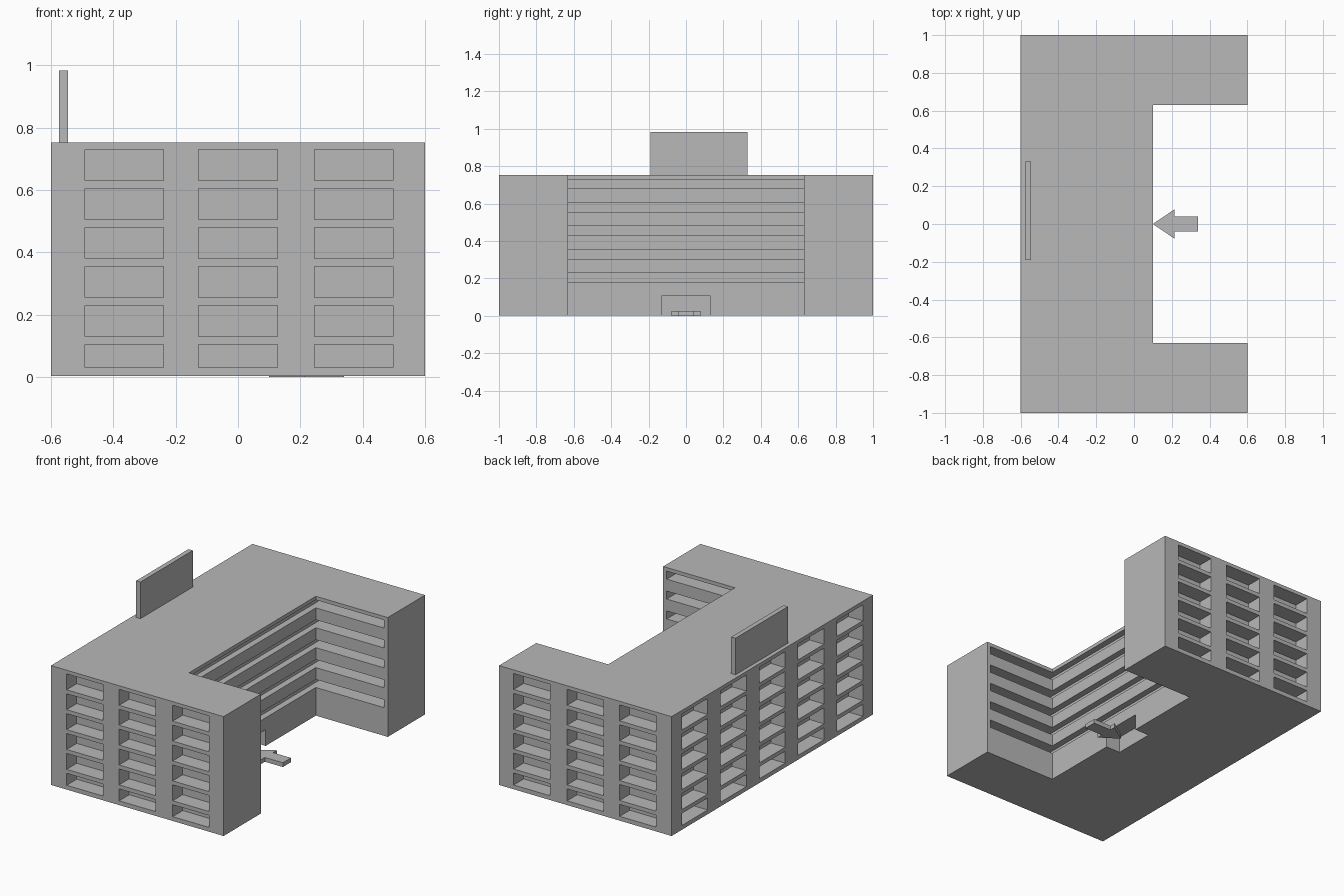
import bpy
import bmesh

old = bpy.data.objects.get("Cube")
if old:
    bpy.data.objects.remove(old, do_unlink=True)

grey = bpy.data.materials.new("plain_grey")
grey.use_nodes = True
colour = (0.48, 0.48, 0.48, 1)
grey.diffuse_color = colour
grey.node_tree.nodes["Principled BSDF"].inputs["Base Color"].default_value = colour


def prism(bm, outline, z0, z1):
    """Extrude a flat outline from z0 up to z1."""
    face = bm.faces.new([bm.verts.new((x, y, z0)) for x, y in outline])
    solid = bmesh.ops.extrude_face_region(bm, geom=[face], use_keep_orig=True)
    top = [v for v in solid["geom"] if isinstance(v, bmesh.types.BMVert)]
    bmesh.ops.translate(bm, verts=top, vec=(0, 0, z1 - z0))


def rect(x0, x1, y0, y1):
    return [(x0, y0), (x1, y0), (x1, y1), (x0, y1)]


def finish(bm, name):
    bmesh.ops.recalc_face_normals(bm, faces=bm.faces)
    mesh = bpy.data.meshes.new(name)
    bm.to_mesh(mesh)
    bm.free()
    mesh.materials.append(grey)
    obj = bpy.data.objects.new(name, mesh)
    bpy.context.scene.collection.objects.link(obj)
    return obj


def make(name, outline, z0, z1):
    bm = bmesh.new()
    prism(bm, outline, z0, z1)
    return finish(bm, name)


def mirrored(half):
    """Close a half outline by reflecting it across y = 0."""
    return half + [(x, -y) for x, y in reversed(half)]


# U-shaped block, open towards +x
building = make("building", mirrored(
    [(-0.6, 1), (0.6, 1), (0.6, 0.63), (0.1, 0.63)][::-1][::-1]), 0.003, 0.753)

# Recesses: windows, courtyard bands and entrance
DEPTH = 0.1
bm = bmesh.new()
for floor in range(6):
    top = 0.105 + 0.125 * floor
    bottom = 0.03 if floor == 0 else top - 0.1
    for cx in (-0.365, 0, 0.372):
        for y0, y1 in ((-1.1, DEPTH - 1), (1 - DEPTH, 1.1)):
            prism(bm, rect(cx - 0.126, cx + 0.126, y0, y1), bottom, top)
    for column in range(-2, 3):
        cy = 0.385 * column
        prism(bm, rect(-0.7, DEPTH - 0.6, cy - 0.128, cy + 0.128), bottom, top)
    if floor > 0:
        band = mirrored([(0.13, 0.6), (0.575, 0.6), (0.575, 0.73), (0.06, 0.73)])
        prism(bm, band, top - 0.05, top)
prism(bm, rect(0, 0.2, -0.132, 0.132), -0.1, 0.105)
cutter = finish(bm, "recess_cutter")
cutter.hide_render = True

cut = building.modifiers.new("recesses", "BOOLEAN")
cut.operation = "DIFFERENCE"
cut.solver = "EXACT"
cut.object = cutter
bpy.context.view_layer.update()
graph = bpy.context.evaluated_depsgraph_get()
result = bpy.data.meshes.new_from_object(building.evaluated_get(graph))
building.modifiers.clear()
building.data = result
bpy.data.objects.remove(cutter, do_unlink=True)

# Upright panel on the roof
make("roof_panel", rect(-0.575, -0.545, -0.19, 0.33), 0.753, 0.983)

# Flat arrow pointing at the entrance
make("entrance_arrow", mirrored(
    [(0.34, 0.04), (0.215, 0.04), (0.215, 0.078), (0.1, 0)])[:-4]
    + [(0.215, -0.078), (0.215, -0.04), (0.34, -0.04)], 0, 0.027)
